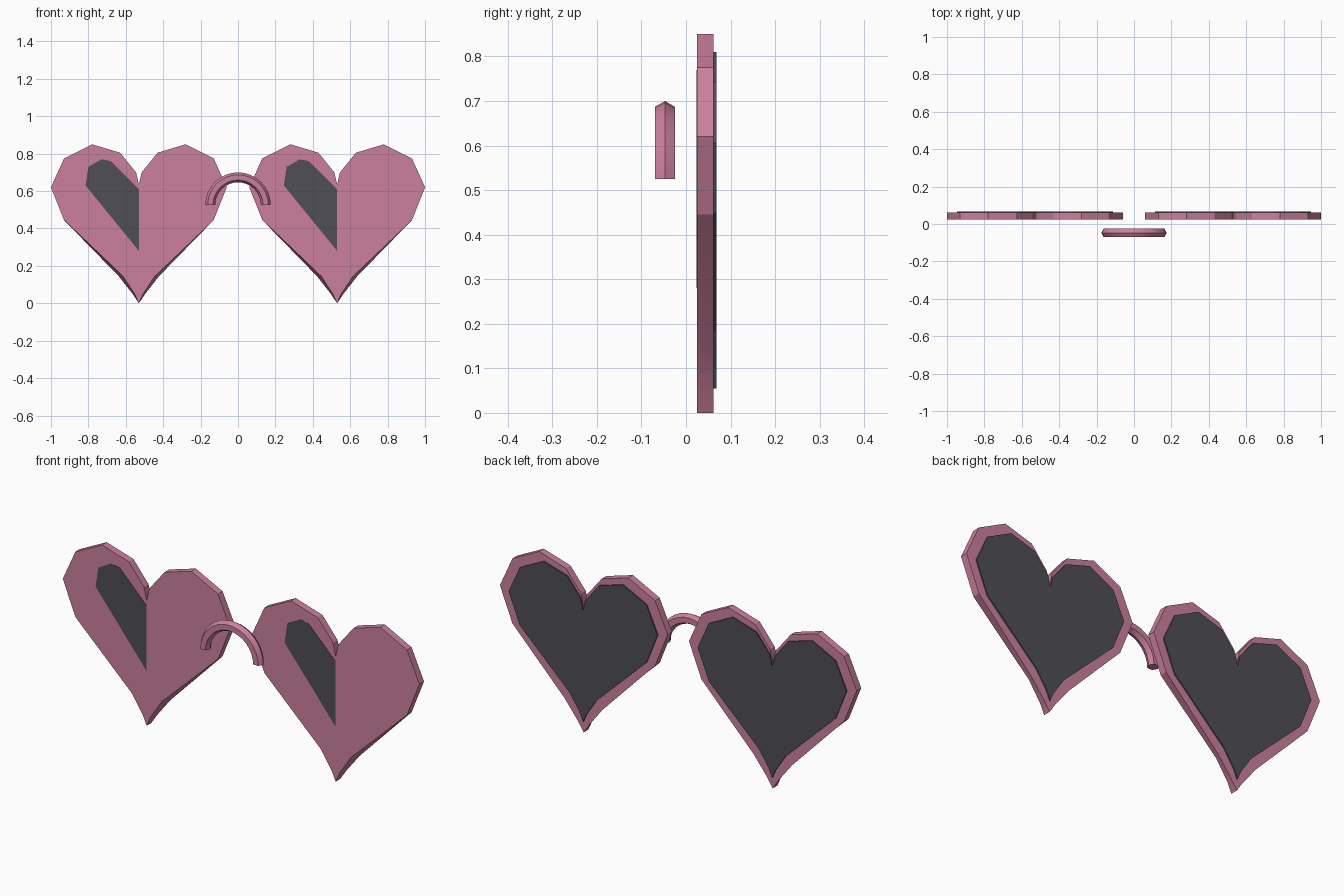
import bpy, bmesh, math

cube = bpy.data.objects.get("Cube")
if cube:
    bpy.data.objects.remove(cube)


def material(name, rgb):
    m = bpy.data.materials.new(name)
    m.use_nodes = True
    m.diffuse_color = (*rgb, 1)
    m.node_tree.nodes["Principled BSDF"].inputs["Base Color"].default_value = (*rgb, 1)
    return m


PINK = material("rose pink", (0.60, 0.215, 0.34))
DARK = material("dark lens", (0.078, 0.078, 0.092))


def loft(name, rings, mat, smooth=None):
    """Join matching rings of points with quads and cap both ends."""
    bm = bmesh.new()
    loops = [[bm.verts.new(p) for p in ring] for ring in rings]
    for a, b in zip(loops, loops[1:]):
        for i in range(len(a)):
            j = (i + 1) % len(a)
            bm.faces.new((a[i], a[j], b[j], b[i]))
    bm.faces.new(loops[0])
    bm.faces.new(loops[-1])
    bmesh.ops.recalc_face_normals(bm, faces=bm.faces)
    mesh = bpy.data.meshes.new(name)
    bm.to_mesh(mesh)
    bm.free()
    mesh.materials.append(mat)
    ob = bpy.data.objects.new(name, mesh)
    bpy.context.collection.objects.link(ob)
    if smooth:
        bpy.ops.object.select_all(action='DESELECT')
        ob.select_set(True)
        bpy.context.view_layer.objects.active = ob
        bpy.ops.object.shade_smooth_by_angle(angle=math.radians(smooth))
    return ob


def heart(flare=0.0):
    """Heart outline from the cleft round to the tip, mirrored; flare straightens the lower sides."""
    half = [(0.015, 0.70), (0.10, 0.805), (0.25, 0.85), (0.40, 0.775),
            (0.47, 0.62), (0.40, 0.445)]
    for x, z in ((0.085, 0.145), (0.022, 0.05)):
        half.append((x + (z * 0.9 - x) * flare, z))
    return [(0, 0.635)] + half + [(0, 0)] + [(-x, z) for x, z in reversed(half)]


def place(outline, cx, y, scale=1.0, lift=0.0):
    return [(cx + x * scale, y, z * scale + lift) for x, z in outline]


# Dark panel showing on the front of each frame
PANEL = [(-0.285, 0.63), (-0.27, 0.73), (-0.20, 0.77), (-0.15, 0.76),
         (0, 0.61), (0, 0.28)]

for side, cx in (("left", 0.53), ("right", -0.53)):
    loft(side + "_heart_frame",
         [place(heart(), cx, 0.025), place(heart(0.5), cx, 0.062)], PINK, 25)
    loft(side + "_lens",
         [place(heart(), cx, y, 0.888, 0.055) for y in (0.055, 0.068)], DARK)
    loft(side + "_front_panel",
         [place(PANEL, cx, y) for y in (0.0235, 0.027)], DARK)

# Arched nose bridge with a six-sided section
SECTION = [(0.175, -0.047), (0.162, -0.07), (0.134, -0.07),
           (0.122, -0.047), (0.134, -0.025), (0.162, -0.025)]
STEPS = 16
arch = []
for k in range(STEPS + 1):
    a = math.pi * k / STEPS
    arch.append([(r * math.cos(a), y, 0.525 + r * math.sin(a)) for r, y in SECTION])
loft("nose_bridge", arch, PINK, 25)
